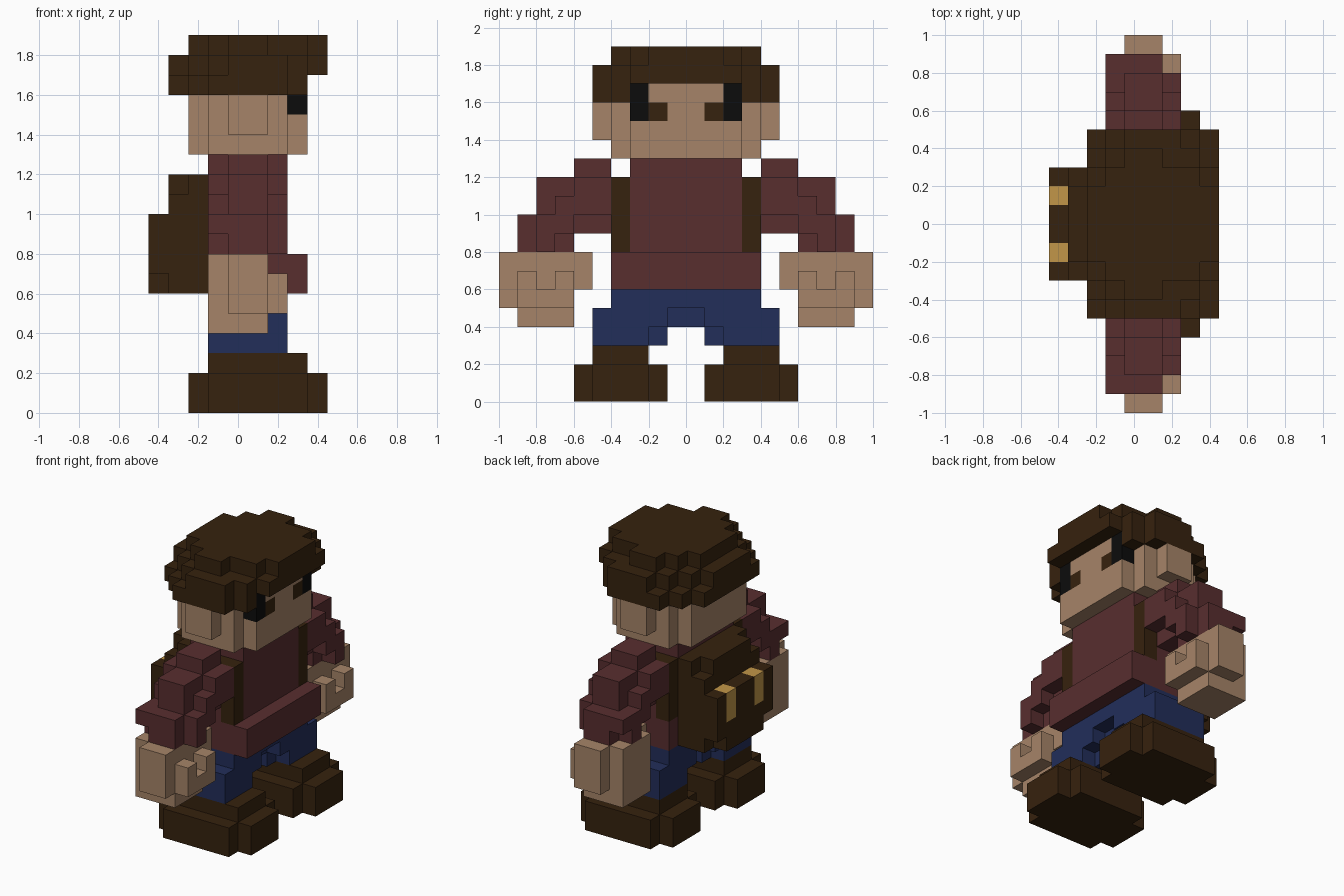
import bpy, bmesh

U = 0.1  # block size

if "Cube" in bpy.data.objects:
    bpy.data.objects.remove(bpy.data.objects["Cube"], do_unlink=True)


def material(name, rgb):
    lin = [((c / 255 + 0.055) / 1.055) ** 2.4 if c > 10 else c / 255 / 12.92 for c in rgb]
    m = bpy.data.materials.new(name)
    m.use_nodes = True
    m.diffuse_color = (*lin, 1)
    bsdf = m.node_tree.nodes["Principled BSDF"]
    bsdf.inputs["Base Color"].default_value = (*lin, 1)
    bsdf.inputs["Roughness"].default_value = 0.9
    return m


BROWN = material("dark brown", (54, 34, 14))
SKIN = material("skin tan", (166, 132, 104))
MAROON = material("maroon", (88, 46, 47))
BLUE = material("navy blue", (34, 46, 90))
GOLD = material("gold", (194, 150, 72))
BLACK = material("black", (12, 12, 12))

DIRS = [(1, 0, 0), (-1, 0, 0), (0, 1, 0), (0, -1, 0), (0, 0, 1), (0, 0, -1)]


def blocks(name, mat, boxes, sides=(1, -1)):
    """Outer skin of a union of block boxes (x0, x1, y0, y1, z0, z1), x inclusive, y and z as edges."""
    cells = set()
    for x0, x1, y0, y1, z0, z1 in boxes:
        for s in sides:
            cells |= {(x, y if s > 0 else -1 - y, z) for x in range(x0, x1 + 1)
                      for y in range(y0, y1) for z in range(z0, z1)}
    bm = bmesh.new()
    verts = {}
    for c in sorted(cells):
        for d in DIRS:
            if tuple(a + b for a, b in zip(c, d)) in cells:
                continue
            ax = next(i for i in range(3) if d[i])
            p, q = (ax + 1) % 3, (ax + 2) % 3
            loop = [(0, 0), (1, 0), (1, 1), (0, 1)]
            if d[ax] < 0:
                loop.reverse()
            face = []
            for a, b in loop:
                k = list(c)
                k[ax] += d[ax] > 0
                k[p] += a
                k[q] += b
                k = tuple(k)
                if k not in verts:
                    verts[k] = bm.verts.new(((k[0] - 0.5) * U, k[1] * U, k[2] * U))
                face.append(verts[k])
            bm.faces.new(face)
    bmesh.ops.dissolve_limit(bm, angle_limit=0.01, verts=bm.verts, edges=bm.edges)
    me = bpy.data.meshes.new(name)
    bm.to_mesh(me)
    bm.free()
    me.materials.append(mat)
    ob = bpy.data.objects.new(name, me)
    bpy.context.collection.objects.link(ob)


def pair(name, mat, boxes):
    blocks("left_" + name, mat, boxes, (1,))
    blocks("right_" + name, mat, boxes, (-1,))


# Boots and trousers
pair("boot", BROWN, [(-2, 4, 2, 5, 0, 2), (-1, 3, 1, 6, 0, 2), (-1, 3, 2, 5, 2, 3)])
blocks("trousers", BLUE, [
    (-1, 2, 0, 4, 5, 6), (0, 1, 0, 5, 4, 5), (-1, 2, 1, 5, 4, 5),
    (0, 1, 1, 5, 3, 4), (-1, 2, 2, 5, 3, 4)])

# Shirt with a belly fold, shoulder straps and backpack
blocks("shirt", MAROON, [
    (-1, 2, 0, 4, 6, 8), (3, 3, 0, 4, 6, 8), (-1, 2, 0, 3, 8, 13), (0, 1, 3, 4, 8, 11)])
pair("strap", BROWN, [(2, 2, 3, 4, 8, 12), (-1, 1, 3, 4, 11, 12), (-1, -1, 3, 4, 8, 12)])
blocks("backpack", BROWN, [
    (-2, -2, 0, 3, 6, 12), (-3, -3, 0, 3, 6, 11), (-3, -3, 0, 2, 11, 12),
    (-4, -4, 0, 3, 7, 8), (-4, -4, 0, 2, 6, 8),
    (-4, -4, 0, 1, 8, 10), (-4, -4, 2, 3, 8, 10)])
pair("buckle", GOLD, [(-4, -4, 1, 2, 8, 10)])

# Arms and hands
pair("sleeve", MAROON, [
    (0, 1, 4, 6, 9, 13), (0, 1, 6, 8, 8, 12), (0, 1, 8, 9, 8, 10),
    (-1, 2, 4, 6, 10, 12), (-1, 2, 6, 7, 9, 11), (-1, 2, 7, 8, 8, 10),
    (-1, -1, 8, 9, 9, 10)])
pair("hand", SKIN, [
    (-1, 1, 6, 9, 4, 7), (0, 1, 5, 9, 6, 8), (-1, -1, 6, 9, 7, 8),
    (0, 1, 9, 10, 5, 8), (2, 2, 6, 9, 5, 6), (2, 2, 6, 7, 6, 7), (2, 2, 8, 9, 6, 7)])

# Head with ears and eyes
blocks("head", SKIN, [
    (-1, 2, 0, 4, 13, 16), (-2, -2, 0, 3, 13, 16), (3, 3, 0, 3, 13, 15),
    (3, 3, 0, 1, 15, 16), (3, 3, 0, 2, 16, 17)])
pair("ear", SKIN, [(0, 1, 4, 5, 14, 16)])
pair("iris", BROWN, [(3, 3, 1, 2, 15, 16)])
pair("dark_eye", BLACK, [(3, 3, 2, 3, 15, 17)])

# Cap of hair in three rounded layers: half width for each x row
LAYERS = {
    16: {-3: 3, -2: 4, -1: 5, 0: 5, 1: 5, 2: 5},
    17: {-3: 2, -2: 3, -1: 4, 0: 5, 1: 5, 2: 5, 3: 4, 4: 3},
    18: {-2: 2, -1: 3, 0: 4, 1: 4, 2: 3, 3: 3, 4: 2},
}
hair = [(x, x, 0, w, z, z + 1) for z, rows in LAYERS.items() for x, w in rows.items()]
blocks("hair", BROWN, hair + [(3, 3, 3, 4, 16, 17)])
